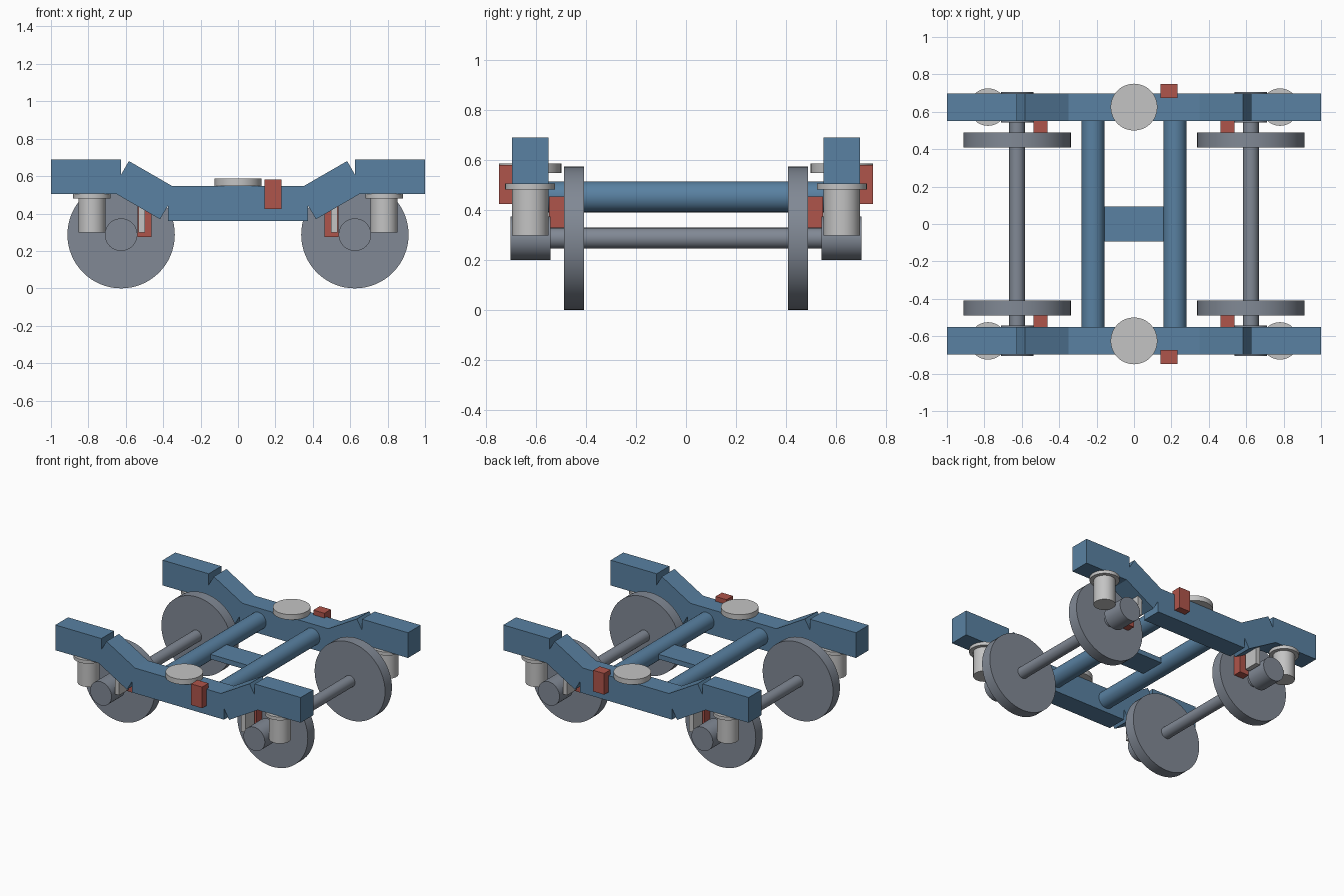
import bpy, math

if "Cube" in bpy.data.objects:
    bpy.data.objects.remove(bpy.data.objects["Cube"])


def material(name, rgb):
    m = bpy.data.materials.new(name)
    m.diffuse_color = (*rgb, 1)
    m.use_nodes = True
    m.node_tree.nodes["Principled BSDF"].inputs["Base Color"].default_value = m.diffuse_color
    return m


BLUE = material("frame blue", (0.10, 0.22, 0.36))
STEEL = material("wheel steel", (0.22, 0.25, 0.30))
LIGHT = material("light metal", (0.55, 0.55, 0.55))
RED = material("brake red", (0.43, 0.09, 0.07))


def box(name, mat, center, size, tilt=0):
    """Box with an optional tilt about the y axis."""
    bpy.ops.mesh.primitive_cube_add(size=1, location=center, rotation=(0, tilt, 0))
    o = bpy.context.object
    o.name = name
    o.scale = size
    o.data.materials.append(mat)
    return o


def cylinder(name, mat, center, radius, length, axis="Z", sides=48):
    rot = (math.pi / 2, 0, 0) if axis == "Y" else (0, 0, 0)
    bpy.ops.mesh.primitive_cylinder_add(vertices=sides, radius=radius, depth=length,
                                        location=center, rotation=rot)
    o = bpy.context.object
    o.name = name
    o.data.materials.append(mat)
    bpy.ops.object.shade_smooth_by_angle(angle=math.radians(35))
    return o


AXLE_X, AXLE_Z = 0.625, 0.287
BEAM_Y, BEAM_W, BEAM_H = 0.625, 0.147, 0.186

for sy in (-1, 1):
    y = sy * BEAM_Y
    # side frame: dropped centre beam and its bearing pad
    box("centre_beam", BLUE, (0, y, 0.453), (0.75, BEAM_W, BEAM_H))
    cylinder("bearing_pad", LIGHT, (0, y, 0.567), 0.125, 0.038)
    # bracket on the outer face
    box("side_bracket", RED, (0.187, sy * 0.712, 0.503), (0.09, 0.075, 0.156))

    for sx in (-1, 1):
        # raised beam end and sloped link
        box("end_beam", BLUE, (sx * 0.8125, y, 0.597), (0.375, BEAM_W, BEAM_H))
        box("sloped_beam", BLUE, (sx * 0.5, y, 0.525), (0.30, BEAM_W, BEAM_H),
            -sx * math.radians(30))
        # spring pot with top flange
        cylinder("spring_pot", LIGHT, (sx * 0.781, y, 0.4), 0.073, 0.205)
        cylinder("spring_flange", LIGHT, (sx * 0.781, y, 0.494), 0.1, 0.025)
        # axle box and wheel
        cylinder("axle_box", STEEL, (sx * AXLE_X, sy * 0.624, AXLE_Z), 0.087, 0.161, "Y")
        cylinder("wheel", STEEL, (sx * AXLE_X, sy * 0.45, AXLE_Z), 0.287, 0.08, "Y", 64)
        # brake block and hanger
        box("brake_block", RED, (sx * 0.5, sy * 0.5, 0.365), (0.076, 0.1, 0.18))
        box("brake_hanger", LIGHT, (sx * 0.514, sy * 0.62, 0.375), (0.036, 0.11, 0.155))

# axles and cross tubes
for sx in (-1, 1):
    cylinder("axle", STEEL, (sx * AXLE_X, 0, AXLE_Z), 0.042, 1.15, "Y")
    cylinder("cross_tube", BLUE, (sx * 0.219, 0, 0.453), 0.062, 1.15, "Y")

# plate joining the cross tubes
box("centre_plate", BLUE, (0, 0, 0.45), (0.36, 0.188, 0.036))
